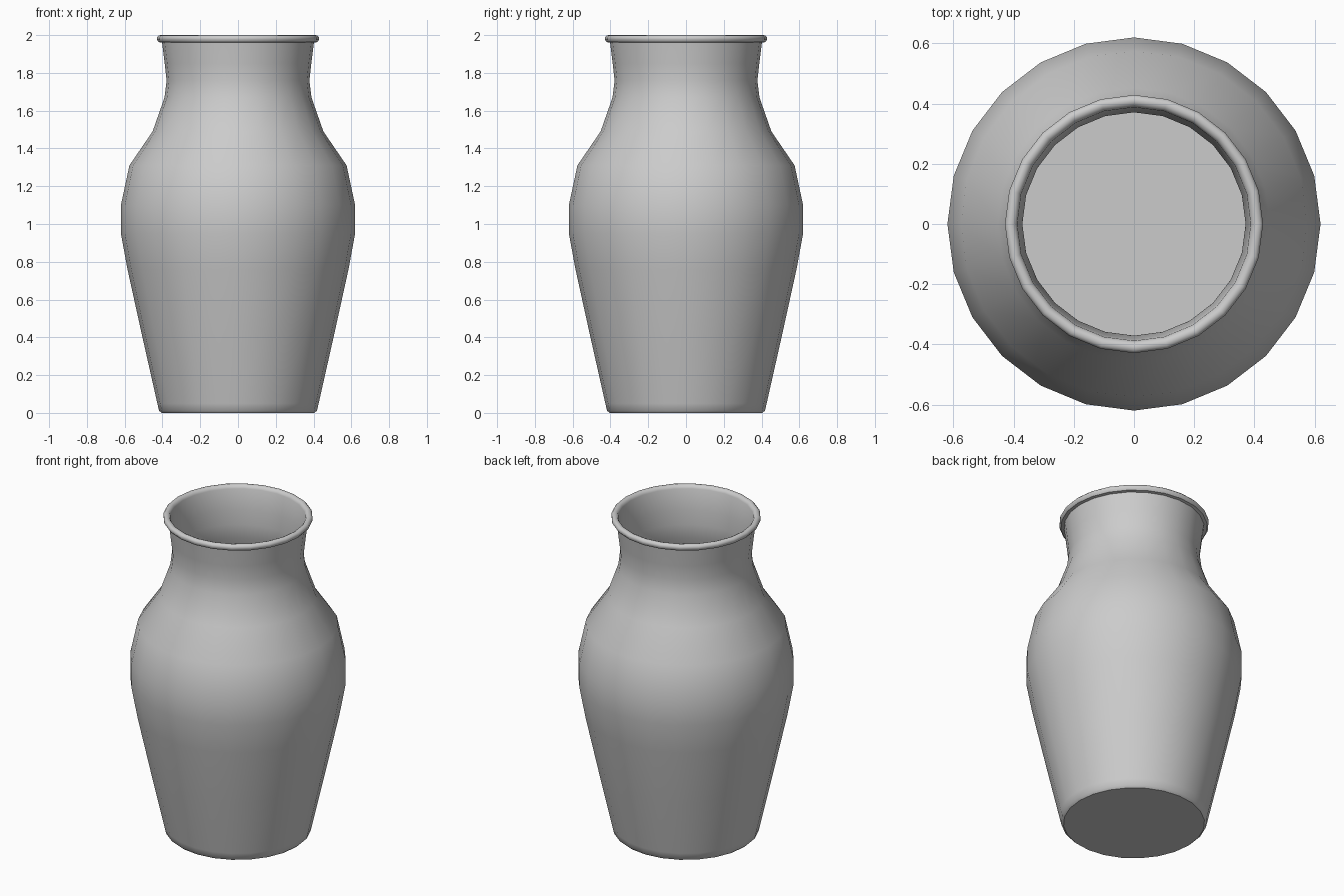
import bpy, bmesh, math

if "Cube" in bpy.data.objects:
    bpy.data.objects.remove(bpy.data.objects["Cube"])

SIDES = 24

# half profile (radius, height): outside from the base up, over the rim, down the inside
OUTER = [(0.405, 0.0), (0.418, 0.012), (0.427, 0.05), (0.508, 0.41), (0.585, 0.76),
         (0.62, 0.95), (0.62, 1.10), (0.575, 1.31), (0.452, 1.49),
         (0.389, 1.67), (0.378, 1.76), (0.388, 1.85), (0.402, 1.96)]
RIM = [(0.420, 1.963), (0.429, 1.975), (0.429, 1.988), (0.420, 1.998),
       (0.408, 2.0), (0.396, 1.995), (0.388, 1.98)]
WALL = 0.007
INNER = [(r - WALL, z) for r, z in reversed(OUTER[2:-1])] + [(0.405, 0.012)]


def lathe(name, profile):
    """Spin a profile about z and close both ends with flat discs."""
    bm = bmesh.new()
    rings = []
    for r, z in profile:
        angles = [2 * math.pi * i / SIDES for i in range(SIDES)]
        rings.append([bm.verts.new((r * math.cos(a), r * math.sin(a), z)) for a in angles])
    for a, b in zip(rings, rings[1:]):
        for i in range(SIDES):
            j = (i + 1) % SIDES
            bm.faces.new((a[i], a[j], b[j], b[i]))
    bm.faces.new(list(reversed(rings[0])))   # underside
    bm.faces.new(rings[-1])                  # inner floor
    bmesh.ops.recalc_face_normals(bm, faces=bm.faces[:])
    mesh = bpy.data.meshes.new(name)
    bm.to_mesh(mesh)
    bm.free()
    obj = bpy.data.objects.new(name, mesh)
    bpy.context.collection.objects.link(obj)
    return obj


# hollow vase body with rolled rim
vase = lathe("vase", OUTER + RIM + INNER)
bpy.context.view_layer.objects.active = vase
vase.select_set(True)
bpy.ops.object.shade_smooth_by_angle(angle=math.radians(42))
